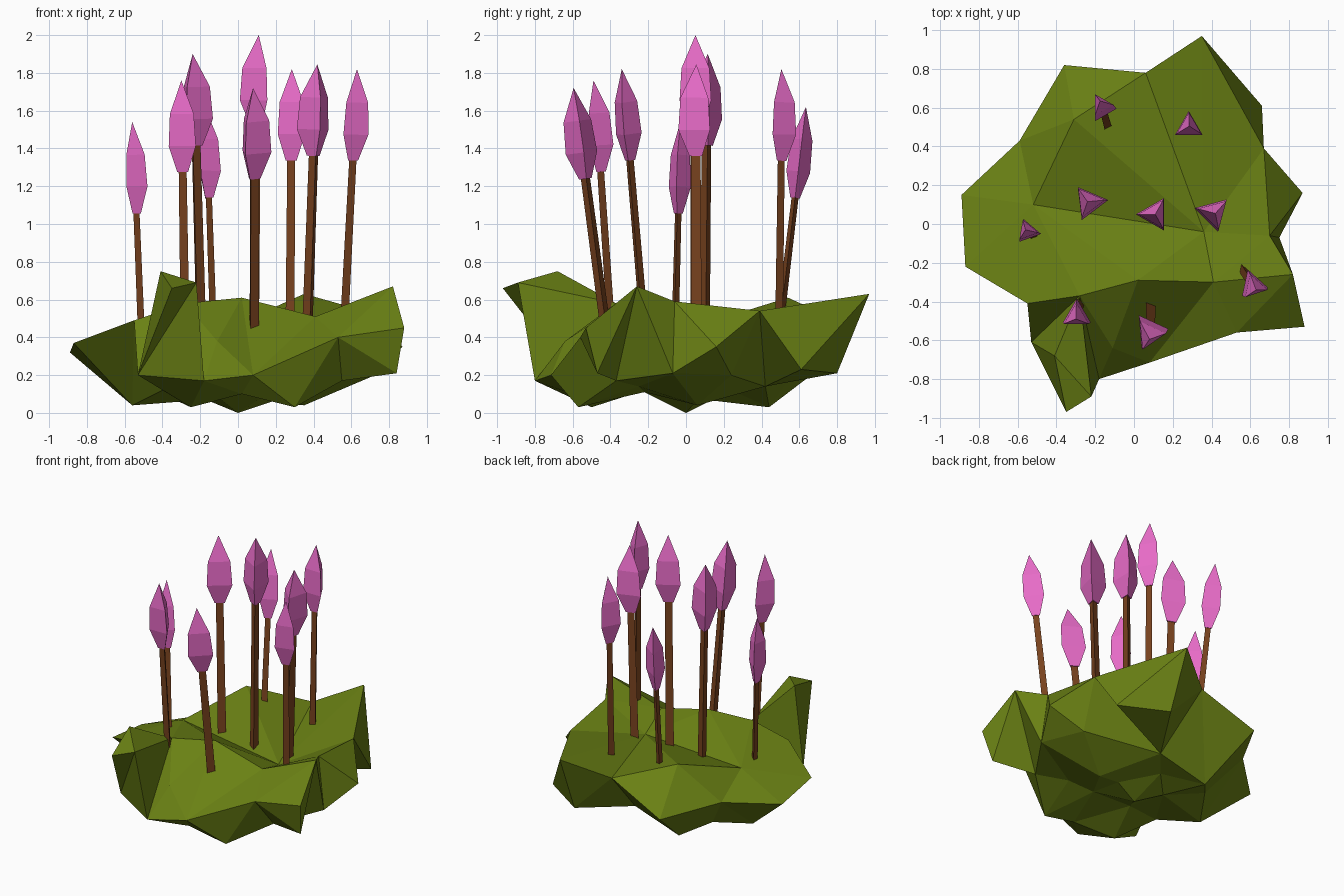
import bpy, bmesh, math
from mathutils import Vector
from mathutils.geometry import delaunay_2d_cdt

if "Cube" in bpy.data.objects:
    bpy.data.objects.remove(bpy.data.objects["Cube"])


def material(name, rgb):
    m = bpy.data.materials.new(name)
    m.diffuse_color = (*rgb, 1)
    m.use_nodes = True
    m.node_tree.nodes["Principled BSDF"].inputs["Base Color"].default_value = m.diffuse_color
    return m


GREEN = material("moss_green", (0.145, 0.22, 0.007))
BROWN = material("stem_brown", (0.19, 0.055, 0.013))
PINK = material("bud_pink", (0.81, 0.15, 0.58))


def finish(bm, name, mat):
    bmesh.ops.recalc_face_normals(bm, faces=bm.faces)
    me = bpy.data.meshes.new(name)
    bm.to_mesh(me)
    bm.free()
    me.materials.append(mat)
    ob = bpy.data.objects.new(name, me)
    bpy.context.collection.objects.link(ob)
    return ob


# Mound: a shared jagged rim, with faceted top and underside skins
RIM = [(.35, .97, .63), (.06, .78, .5), (-.36, .82, .32), (-.59, .43, .36),
       (-.89, .15, .32), (-.87, -.22, .37), (-.55, -.41, .49), (-.53, -.61, .2),
       (-.35, -.97, .66), (-.22, -.89, .69), (-.18, -.8, .17), (.08, -.715, .2),
       (.53, -.56, .4), (.88, -.53, .45), (.82, -.26, .67), (.75, -.07, .21),
       (.87, .16, .35), (.67, .39, .54), (.66, .61, .23)]
TOP = [(.36, -.04, .43), (-.52, .1, .47), (-.31, .54, .61), (.02, -.29, .61),
       (.41, -.3, .51), (.7, -.06, .59), (-.41, -.68, .75), (-.28, -.37, .58),
       (-.11, -.64, .38)]
UNDER = [(0, 0, 0), (-.56, .02, .04), (-.25, -.5, .03), (.3, -.57, .03),
         (.35, .06, .04), (-.25, .44, .03), (.55, -.37, .17), (.84, -.47, .21),
         (.35, .8, .21), (.64, .24, .2), (-.15, -.22, .12), (.17, -.22, .11),
         (-.17, .1, .07), (-.03, .24, .12), (.18, .05, .06), (-.4, .26, .1),
         (-.4, -.25, .12), (.02, -.6, .1), (.12, .42, .14), (.36, -.25, .14)]


def skin(bm, inner, ridges=()):
    pts = RIM + inner
    n = len(RIM)
    edges = [(i, (i + 1) % n) for i in range(n)] + list(ridges)
    co, _, faces, orig, _, _ = delaunay_2d_cdt(
        [Vector(p[:2]) for p in pts], edges, [], 1, 1e-5)
    vs = [bm.verts.new((c.x, c.y, pts[o[0]][2])) for c, o in zip(co, orig)]
    for f in faces:
        bm.faces.new([vs[i] for i in f])


bm = bmesh.new()
skin(bm, TOP, [(19, 20), (19, 21), (19, 1), (20, 22), (0, 17), (19, 0),
               (19, 22), (19, 23), (26, 9)])
skin(bm, UNDER)
bmesh.ops.remove_doubles(bm, verts=bm.verts, dist=1e-4)
finish(bm, "mound", GREEN)


# Three-sided loft along a leaning axis; profile = (distance, radius)
def loft(name, start, axis, profile, turn, mat):
    bm = bmesh.new()
    tilt = Vector((0, 0, 1)).rotation_difference(axis).to_matrix()
    rings = []
    for d, r in profile:
        ring = []
        for k in range(3):
            a = math.radians(turn + 120 * k)
            p = tilt @ Vector((r * math.cos(a), r * math.sin(a), d))
            ring.append(bm.verts.new(start + p))
        rings.append(ring)
    for a, b in zip(rings, rings[1:]):
        for k in range(3):
            j = (k + 1) % 3
            bm.faces.new((a[k], a[j], b[j], b[k]))
    bm.faces.new(rings[0])
    bm.faces.new(rings[-1])
    bmesh.ops.remove_doubles(bm, verts=bm.verts, dist=1e-4)
    return finish(bm, name, mat)


# Flowers: root x, y, tip x, y, z, bud radius, turn in degrees
FLOWERS = [(-.515, -.06, -.56, -.03, 1.54, .068, 110),
           (-.28, -.40, -.30, -.49, 1.76, .083, 90),
           (-.20, .10, -.24, .115, 1.90, .099, 7),
           (-.135, .49, -.175, .635, 1.62, .073, 0),
           (.095, .05, .11, .05, 2.0, .097, 60),
           (.08, -.42, .08, -.595, 1.72, .097, 5),
           (.275, .485, .285, .505, 1.82, .083, 90),
           (.37, .06, .42, .055, 1.845, .1, 45),
           (.555, -.22, .63, -.34, 1.82, .08, -12)]
BUD = .485
for i, (x, y, tx, ty, tz, r, turn) in enumerate(FLOWERS, 1):
    root, tip = Vector((x, y, .41)), Vector((tx, ty, tz))
    axis = (tip - root).normalized()
    stem_len = (tip - root).length - BUD
    loft(f"stem_{i}", root, axis, [(0, r * .33), (stem_len + .03, r * .29)], turn, BROWN)
    loft(f"bud_{i}", root + axis * stem_len, axis,
         [(0, r * .4), (.14, r), (.31, r * .88), (BUD, 0)], turn, PINK)
